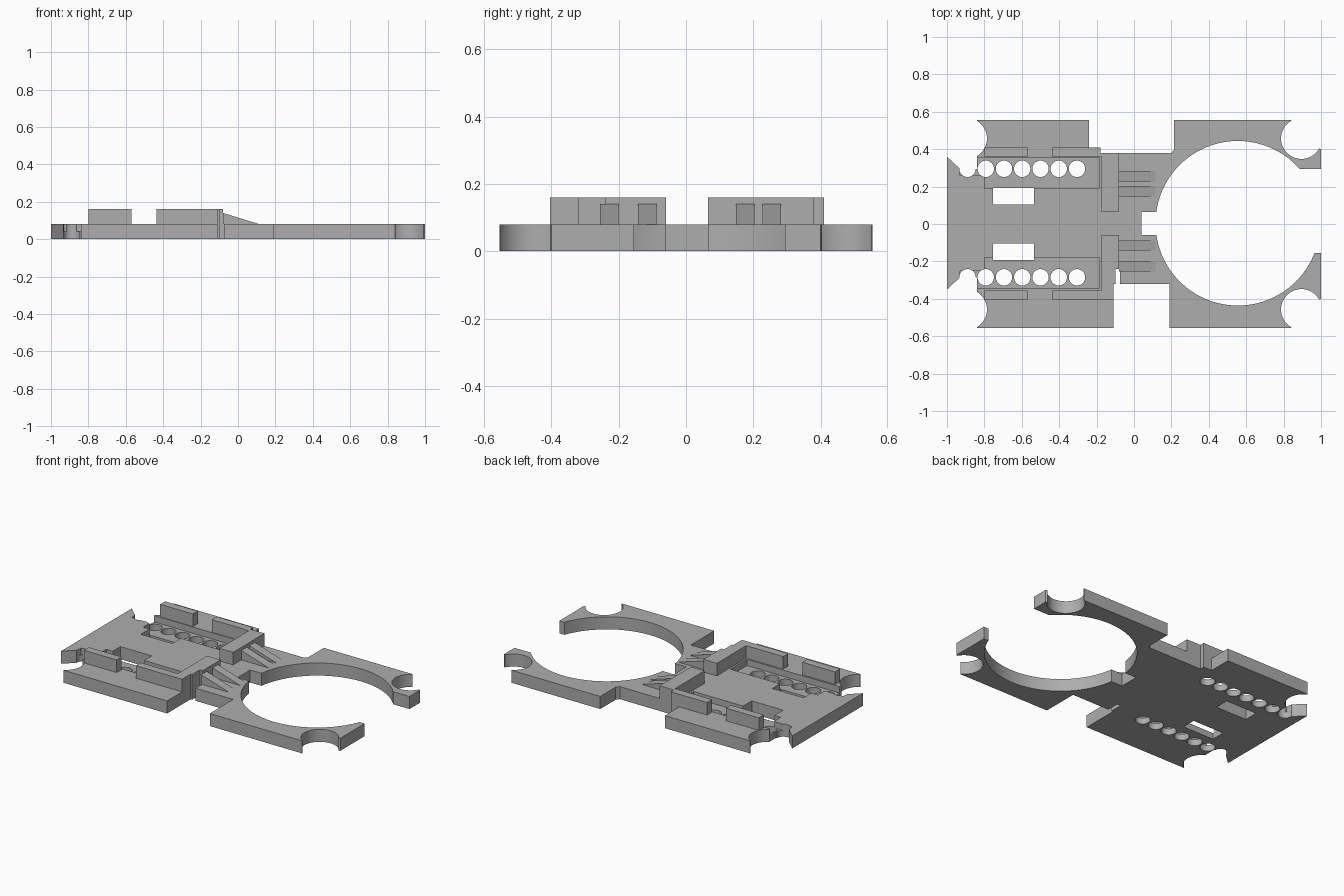
import bpy, bmesh, math

if "Cube" in bpy.data.objects:
    bpy.data.objects.remove(bpy.data.objects["Cube"], do_unlink=True)

GREY = (0.42, 0.42, 0.42, 1.0)
mat = bpy.data.materials.new("plain grey")
mat.use_nodes = True
mat.diffuse_color = GREY
mat.node_tree.nodes["Principled BSDF"].inputs["Base Color"].default_value = GREY

TOP = 0.08      # plate thickness
FLOOR = 0.04    # pocket floor
HIGH = 0.16     # top of the raised blocks


def prism(name, points, z0, z1):
    """Extrude a flat outline in x and y between two heights."""
    bm = bmesh.new()
    face = bm.faces.new([bm.verts.new((x, y, z0)) for x, y in points])
    out = bmesh.ops.extrude_face_region(bm, geom=[face])["geom"]
    for v in out:
        if isinstance(v, bmesh.types.BMVert):
            v.co.z = z1
    bmesh.ops.recalc_face_normals(bm, faces=bm.faces)
    mesh = bpy.data.meshes.new(name)
    bm.to_mesh(mesh)
    bm.free()
    mesh.materials.append(mat)
    obj = bpy.data.objects.new(name, mesh)
    bpy.context.collection.objects.link(obj)
    return obj


def box(name, x0, x1, y0, y1, z0, z1):
    return prism(name, [(x0, y0), (x1, y0), (x1, y1), (x0, y1)], z0, z1)


def cylinder(name, x, y, r, sides=48):
    ring = [(x + r * math.cos(2 * math.pi * i / sides),
             y + r * math.sin(2 * math.pi * i / sides)) for i in range(sides)]
    return prism(name, ring, -0.1, 0.3)


def cut(target, cutter):
    """Subtract a cutter, apply it and remove the cutter."""
    cutter.hide_render = True
    mod = target.modifiers.new("cut", "BOOLEAN")
    mod.operation = "DIFFERENCE"
    mod.solver = "EXACT"
    mod.object = cutter
    bpy.ops.object.select_all(action="DESELECT")
    bpy.context.view_layer.objects.active = target
    target.select_set(True)
    bpy.ops.object.modifier_apply(modifier=mod.name)
    bpy.data.objects.remove(cutter, do_unlink=True)


# Plate outline: back edge, open ring end, front edge, tail
back = [(-1, .36), (-.93, .295), (-.84, .295), (-.84, .555), (-.24, .555),
        (-.24, .41), (-.18, .41), (-.18, .38), (.2, .38), (.215, .4),
        (.215, .555), (.84, .555), (.895, .455), (1, .4), (1, .295), (.7, .295)]
front = [(.7, -.155), (1, -.155), (1, -.4), (.895, -.455), (.84, -.555),
         (.19, -.555), (.19, -.32), (-.075, -.32), (-.075, -.24), (-.1, -.24),
         (-.1, -.32), (-.11, -.32), (-.11, -.555), (-.84, -.555),
         (-.84, -.285), (-.93, -.285), (-1, -.35)]
plate = prism("base_plate", back + front, 0, TOP)

# Large ring opening and its slot
cut(plate, cylinder("ring_cutter", .555, .004, .44, 96))
cut(plate, box("slot_cutter", .04, .3, -.06, .065, -.1, .3))

# Matching cuts on both sides
for side, row in ((1, .295), (-1, -.285)):
    for cx in (-.895, .895):
        cut(plate, cylinder("corner_cutter", cx, side * .457, .109))
    cut(plate, box("window_cutter", -.755, -.535,
                   *sorted((side * .103, side * .193)), -.1, .3))
    inner, outer = row - side * .105, row + side * .06
    cut(plate, box("pocket_cutter", -.8, -.187, *sorted((inner, outer)), FLOOR, .3))
    inner = row - side * .035
    cut(plate, box("pocket_end_cutter", -.93, -.79, *sorted((inner, outer)), FLOOR, .3))
    for i in range(7):
        cut(plate, cylinder("hole_cutter", -.89 + i * .0975, row, .044, 32))

bpy.ops.object.shade_smooth_by_angle(angle=math.radians(25))

# Raised side rails and cross walls
box("left_rear_rail", -.8, -.57, .36, .41, TOP, HIGH)
box("right_rear_rail", -.8, -.57, -.405, -.355, TOP, HIGH)
prism("left_wall", [(-.435, .36), (-.175, .36), (-.175, .065), (-.08, .065),
                    (-.08, .38), (-.18, .38), (-.18, .41), (-.435, .41)], TOP, HIGH)
prism("right_wall", [(-.435, -.355), (-.175, -.355), (-.175, -.06), (-.08, -.06),
                     (-.08, -.24), (-.1, -.24), (-.1, -.32), (-.11, -.32),
                     (-.11, -.405), (-.435, -.405)], TOP, HIGH)


# Sloping ribs in front of the walls
def rib(name, y0, y1):
    obj = box(name, -.08, .115, y0, y1, TOP, .14)
    bm = bmesh.new()
    bm.from_mesh(obj.data)
    for v in bm.verts:
        if v.co.x > 0:
            v.co.z = TOP
    bmesh.ops.remove_doubles(bm, verts=bm.verts, dist=.0001)
    bmesh.ops.recalc_face_normals(bm, faces=bm.faces)
    bm.to_mesh(obj.data)
    bm.free()


rib("left_outer_rib", .228, .283)
rib("left_inner_rib", .148, .203)
rib("right_inner_rib", -.142, -.087)
rib("right_outer_rib", -.255, -.2)
